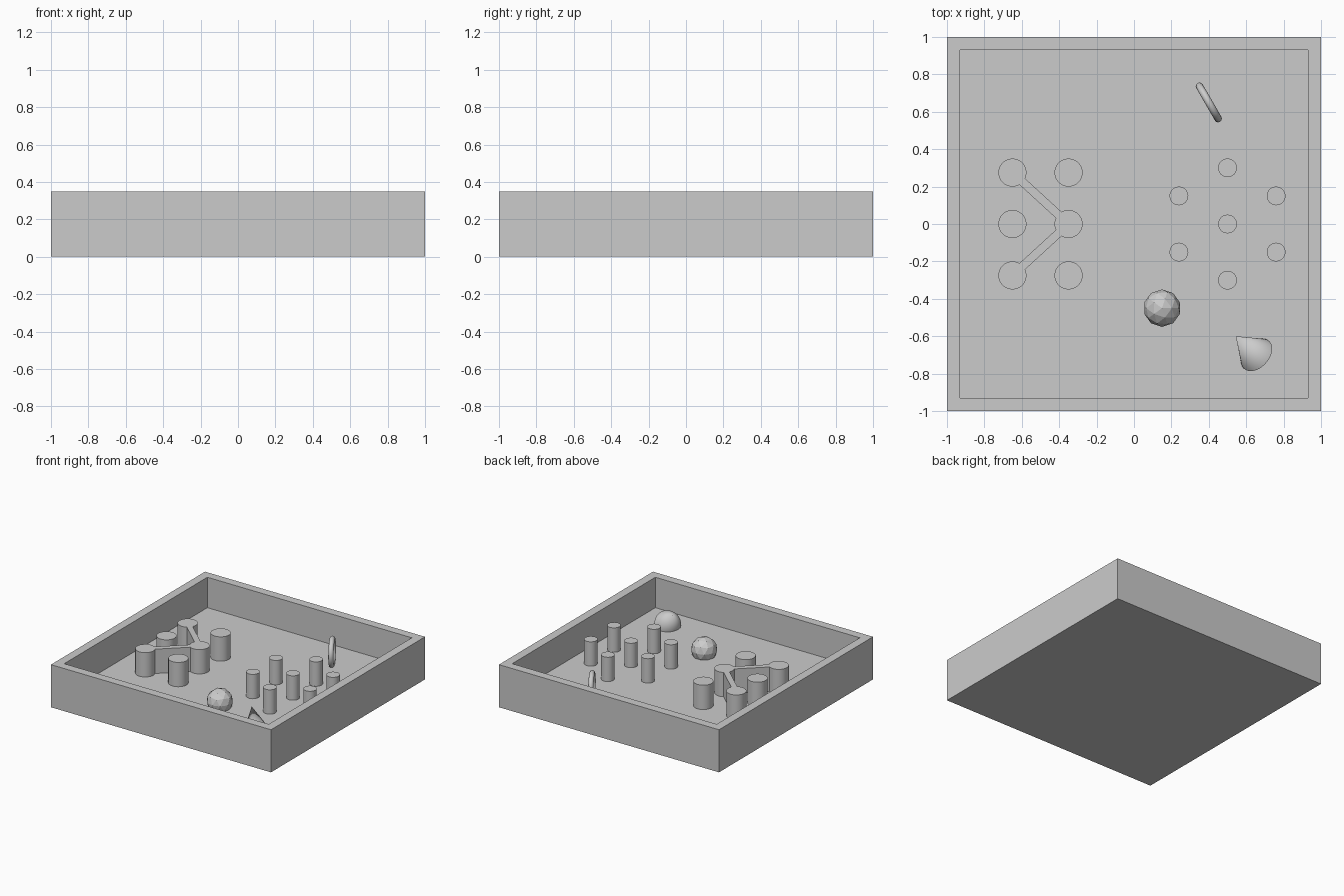
import bpy, bmesh, math
from mathutils import Vector

if "Cube" in bpy.data.objects:
    bpy.data.objects.remove(bpy.data.objects["Cube"])

FLOOR, POST_TOP = 0.10, 0.30


def finish(name, smooth=True):
    obj = bpy.context.object
    obj.name = name
    if smooth:
        bpy.ops.object.shade_smooth_by_angle(angle=math.radians(35))
    return obj


def post(name, x, y, radius):
    # upright peg, set slightly into the tray floor
    bottom = FLOOR - 0.01
    bpy.ops.mesh.primitive_cylinder_add(
        vertices=32, radius=radius, depth=POST_TOP - bottom,
        location=(x, y, (POST_TOP + bottom) / 2))
    return finish(name)


def wall(name, start, end, inset, width=0.045):
    # thin full-height wall joining two posts
    a, b = Vector(start), Vector(end)
    d, mid = b - a, (a + b) / 2
    bottom = FLOOR - 0.01
    bpy.ops.mesh.primitive_cube_add(
        size=1, location=(mid.x, mid.y, (POST_TOP + bottom) / 2),
        rotation=(0, 0, math.atan2(d.y, d.x)))
    bpy.context.object.scale = (d.length - 2 * inset, width, POST_TOP - bottom)
    return finish(name, smooth=False)


# open square tray: box with its top inset and pushed down
bpy.ops.mesh.primitive_cube_add(size=1, location=(0, 0, 0.175))
tray = finish("tray", smooth=False)
tray.scale = (2, 2, 0.35)
bpy.ops.object.transform_apply(location=True, rotation=False, scale=True)
bm = bmesh.new()
bm.from_mesh(tray.data)
top = max(bm.faces, key=lambda f: f.calc_center_median().z)
bmesh.ops.inset_region(bm, faces=[top], thickness=0.1)
inner = bmesh.ops.extrude_face_region(bm, geom=[top])
bmesh.ops.delete(bm, geom=[top], context='FACES_ONLY')
for v in (g for g in inner["geom"] if isinstance(g, bmesh.types.BMVert)):
    v.co.z = FLOOR
bmesh.ops.recalc_face_normals(bm, faces=bm.faces[:])
bm.to_mesh(tray.data)
bm.free()

# two columns of three thick posts
for x in (-0.65, -0.35):
    for y in (-0.275, 0, 0.275):
        post("thick_post", x, y, 0.075)

# V of two walls linking the corner posts to the middle one
for s in (-1, 1):
    wall("link_wall", (-0.65, s * 0.275), (-0.35, 0), inset=0.066)

# thin posts: a hexagon ring around a centre post
post("thin_post_centre", 0.5, 0, 0.05)
for i in range(6):
    a = math.radians(30 + 60 * i)
    post("thin_post", 0.5 + 0.3 * math.cos(a), 0.3 * math.sin(a), 0.05)

# faceted ball
bpy.ops.mesh.primitive_ico_sphere_add(subdivisions=2, radius=0.1,
                                      location=(0.15, -0.45, 0.15))
finish("ball", smooth=False)

# tipped-over cone
bpy.ops.mesh.primitive_cone_add(
    vertices=32, radius1=0.1, radius2=0, depth=0.2, location=(0.6, -0.65, 0.2),
    rotation=(math.radians(-30), math.radians(-40), 0))
finish("cone")

# ring standing on edge
bpy.ops.mesh.primitive_torus_add(
    major_radius=0.1, minor_radius=0.02, major_segments=48, minor_segments=12,
    location=(0.4, 0.65, 0.2), rotation=(math.radians(90), 0, math.radians(-60)))
finish("ring")
